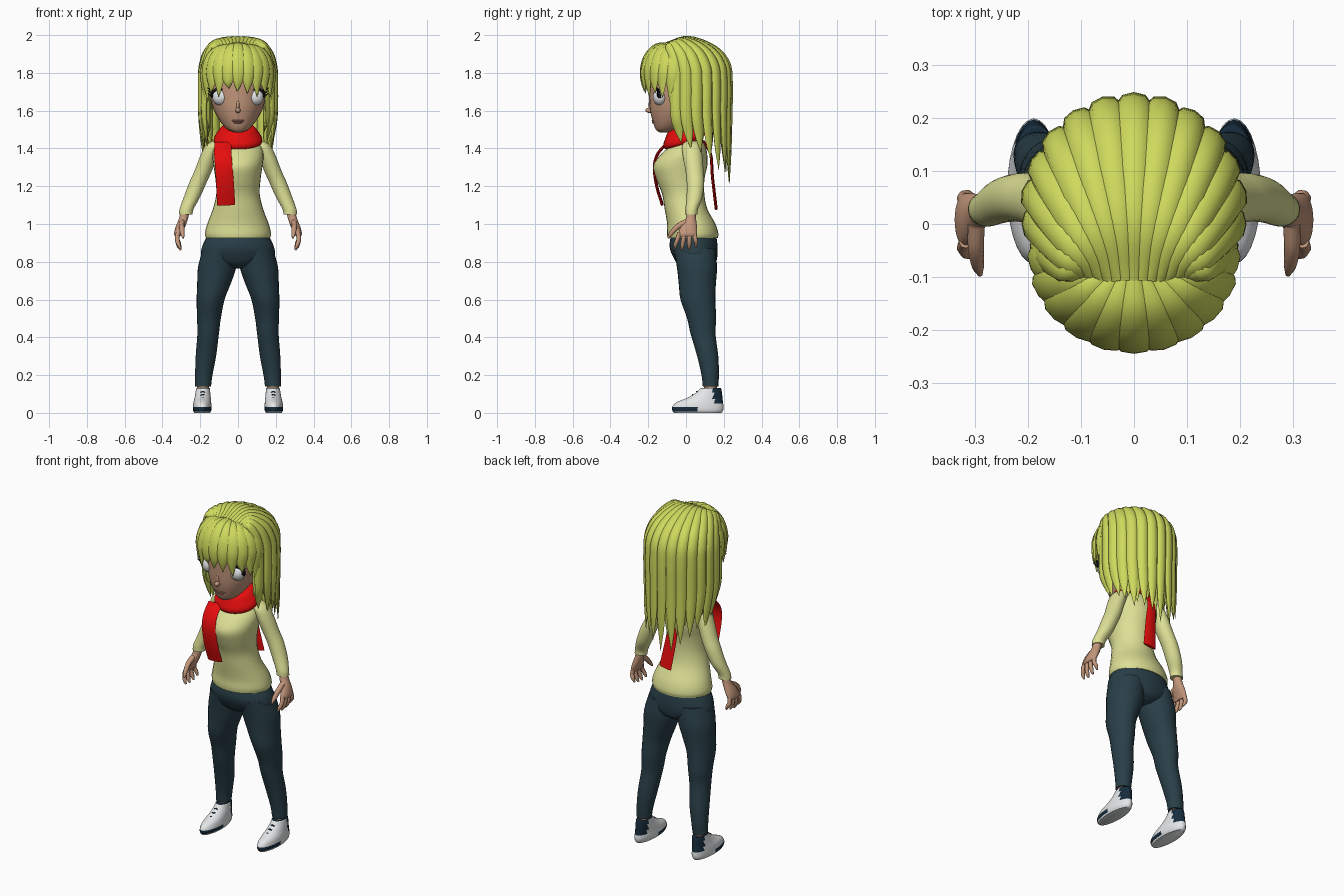
import bpy, bmesh, math, random
from mathutils import Vector, Matrix

random.seed(4)
if "Cube" in bpy.data.objects:
    bpy.data.objects.remove(bpy.data.objects["Cube"])


def material(name, r, g, b):
    m = bpy.data.materials.new(name)
    m.use_nodes = True
    m.diffuse_color = (r, g, b, 1)
    node = m.node_tree.nodes["Principled BSDF"]
    node.inputs["Base Color"].default_value = (r, g, b, 1)
    node.inputs["Roughness"].default_value = 0.8
    return m


HAIR = material("hair yellow green", .62, .70, .11)
KNIT = material("pale yellow knit", .72, .74, .30)
DENIM = material("dark teal denim", .022, .050, .065)
RED = material("scarf red", .80, .004, .004)
SKIN = material("skin tan", .55, .31, .20)
LIP = material("lip brown", .40, .19, .13)
WHITE = material("shoe and eye white", .80, .82, .83)
NAVY = material("shoe navy", .008, .025, .045)
BLACK = material("lash black", .006, .006, .008)


def finish(name, bm, mats, rule=None):
    """Turn a bmesh into a smooth object; rule picks a material index from a face centre."""
    bmesh.ops.recalc_face_normals(bm, faces=bm.faces)
    if rule:
        for f in bm.faces:
            f.material_index = rule(f.calc_center_median())
    me = bpy.data.meshes.new(name)
    bm.to_mesh(me)
    bm.free()
    for m in mats:
        me.materials.append(m)
    me.shade_smooth()
    me.set_sharp_from_angle(angle=math.radians(55))
    ob = bpy.data.objects.new(name, me)
    bpy.context.collection.objects.link(ob)
    return ob


def spline(rows, steps):
    """Smooth curve through rows of any length."""
    p = [Vector(r) for r in rows]
    p = [p[0] * 2 - p[1]] + p + [p[-1] * 2 - p[-2]]
    out = []
    for a, b, c, d in zip(p, p[1:], p[2:], p[3:]):
        for i in range(steps):
            t = i / steps
            out.append((b * 2 + (c - a) * t + (a * 2 - b * 5 + c * 4 - d) * t ** 2
                        + (b * 3 - a - c * 3 + d) * t ** 3) / 2)
    return out + [p[-2]]


def bridge(bm, rings):
    loops = [[bm.verts.new(co) for co in ring] for ring in rings]
    n = len(loops[0])
    for a, b in zip(loops, loops[1:]):
        for i in range(n):
            j = (i + 1) % n
            bm.faces.new((a[i], a[j], b[j], b[i]))
    bm.faces.new(loops[0])
    bm.faces.new(loops[-1])


def circle(n):
    return [(math.cos(k * math.tau / n), math.sin(k * math.tau / n)) for k in range(n)]


def loft(bm, rows, side=1, steps=4, tilt=0):
    """Level oval sections: x, y, z, x radius, y radius."""
    bridge(bm, [[(side * (x + rx * c), y + ry * s, z + tilt * (y + ry * s)) for c, s in circle(28)]
                for x, y, z, rx, ry in spline(rows, steps)])


def sweep(bm, rows, centre, steps=5, n=8):
    """Flattened tube along a path: x, y, z, half width, half thickness."""
    pts = spline(rows, steps)
    rings = []
    for i, p in enumerate(pts):
        pos = p.to_3d() if len(p) == 3 else Vector(p[:3])
        ahead, behind = pts[min(i + 1, len(pts) - 1)], pts[max(i - 1, 0)]
        tangent = (Vector(ahead[:3]) - Vector(behind[:3])).normalized()
        out = pos - Vector((centre[0], centre[1], min(centre[2], pos.z)))
        across = tangent.cross(out).normalized()
        out = across.cross(tangent)
        w, t = max(p[3], .001), max(p[4], .001)
        rings.append([pos + across * w * c + out * t * s for c, s in circle(n)])
    bridge(bm, rings)


def ball(bm, loc, size):
    bmesh.ops.create_uvsphere(bm, u_segments=24, v_segments=14, radius=1,
                              matrix=Matrix.Translation(loc) @ Matrix.Diagonal((*size, 1)))


def centred(bm, rows, **kw):
    loft(bm, [(0, y, z, rx, ry) for z, y, rx, ry in rows], **kw)


def single(name, mat, rows, **kw):
    bm = bmesh.new()
    centred(bm, rows, **kw)
    return finish(name, bm, [mat])


# Head, neck and trunk
single("head", SKIN, [
    (1.485, -.11, .02, .03), (1.50, -.10, .055, .06), (1.54, -.075, .092, .10), (1.60, -.04, .127, .15),
    (1.67, -.02, .147, .175), (1.76, -.01, .155, .185), (1.86, 0, .14, .17), (1.93, 0, .08, .11)])
single("neck", SKIN, [(1.38, .01, .05, .05), (1.46, -.01, .045, .045), (1.56, -.02, .045, .05)])
single("sweater", KNIT, [
    (.925, .035, .170, .133), (.95, .035, .175, .136), (1.0, .028, .163, .128), (1.08, .0, .133, .113),
    (1.16, -.015, .115, .112), (1.24, -.03, .12, .128), (1.31, -.03, .13, .143), (1.37, -.01, .135, .122),
    (1.42, .01, .12, .09), (1.46, .01, .08, .06), (1.48, .01, .06, .05)])
single("trouser_hips", DENIM, [
    (.945, .04, .16, .12), (.88, .04, .19, .127), (.83, .048, .19, .118), (.79, .055, .12, .10),
    (.765, .06, .05, .06)])

# Scarf wrap and its two hanging ends
bm = bmesh.new()
centred(bm, [(1.425, -.01, .09, .075), (1.43, -.01, .122, .10), (1.455, -.01, .128, .11),
             (1.485, -.012, .112, .098), (1.515, -.015, .088, .08), (1.52, -.015, .06, .055)], tilt=.3)
finish("scarf_wrap", bm, [RED])
bm = bmesh.new()
sweep(bm, [(-.08, -.10, 1.43, .045, .008), (-.08, -.15, 1.37, .046, .008), (-.075, -.168, 1.30, .046, .008),
           (-.068, -.155, 1.2, .047, .008), (-.063, -.125, 1.1, .048, .008)], (-.07, .3, 2))
sweep(bm, [(-.02, .09, 1.44, .03, .008), (-.015, .13, 1.37, .03, .008), (.0, .14, 1.25, .035, .008),
           (.025, .16, 1.08, .04, .008)], (0, -.3, 2))
finish("scarf_ends", bm, [RED])

# Face details
bm = bmesh.new()
ball(bm, (0, -.193, 1.602), (.014, .022, .014))
ball(bm, (0, -.186, 1.63), (.009, .012, .035))
for s in (1, -1):
    ball(bm, (s * .155, .01, 1.63), (.016, .028, .042))
finish("nose_and_ears", bm, [SKIN])
bm = bmesh.new()
ball(bm, (0, -.17, 1.547), (.036, .012, .005))
ball(bm, (0, -.168, 1.538), (.026, .012, .007))
finish("lips", bm, [LIP])
for s, tag in ((1, "left"), (-1, "right")):
    bm = bmesh.new()
    ball(bm, (s * .092, -.138, 1.672), (.044, .038, .044))
    finish(tag + "_eye", bm, [WHITE])
    bm = bmesh.new()
    arc = []
    for k in range(9):
        a = math.radians(-5 + k * 23)
        arc.append((s * (.092 + .046 * math.cos(a)), -.158 + .018 * math.cos(a),
                    1.672 + .043 * math.sin(a), .009, .008 - .0005 * k))
    sweep(bm, arc, (s * .092, .2, 3))
    for k in range(3):  # outer lash spikes
        z = 1.678 + .014 * k
        sweep(bm, [(s * .13, -.148, z, .006, .005), (s * .148, -.15, z + .005, .004, .004),
                   (s * .162, -.155, z + .016, .001, .001)], (s * .1, .2, 3))
    finish(tag + "_lashes", bm, [BLACK])
    bm = bmesh.new()
    sweep(bm, [(s * .05, -.188, 1.752, .006, .004), (s * .085, -.175, 1.763, .007, .004),
               (s * .125, -.145, 1.752, .002, .003)], (0, .2, 3))
    finish(tag + "_eyebrow", bm, [BLACK])

# Limbs
for s, tag in ((1, "left"), (-1, "right")):
    bm = bmesh.new()
    loft(bm, [(.11, .03, 1.44, .025, .03), (.13, .03, 1.415, .042, .05), (.155, .035, 1.36, .045, .052),
              (.185, .045, 1.28, .046, .048), (.212, .05, 1.22, .046, .046), (.245, .045, 1.14, .043, .042),
              (.272, .03, 1.08, .037, .034), (.277, .028, 1.05, .036, .033)], side=s)
    finish(tag + "_sleeve", bm, [KNIT])

    bm = bmesh.new()
    loft(bm, [(.28, .028, 1.07, .024, .024), (.288, .026, 1.03, .024, .027), (.305, .015, .985, .025, .043),
              (.318, .008, .95, .02, .05), (.32, .006, .935, .014, .045)], side=s)
    for k in range(4):
        y, drop = -.034 + .026 * k, (.006, 0, .004, .016)[k]
        sweep(bm, [(s * .318, y, .955, .012, .012), (s * .322, y * 1.2 - .004, .92, .012, .012),
                   (s * .314, y * 1.4 - .008, .885 + drop, .011, .011),
                   (s * .303, y * 1.4 - .01, .862 + drop, .005, .005)], (0, 0, 2))
    sweep(bm, [(s * .297, .0, 1.01, .016, .016), (s * .298, -.045, .985, .015, .015),
               (s * .294, -.078, .95, .012, .012), (s * .29, -.095, .925, .005, .005)], (0, 0, 2))
    finish(tag + "_hand", bm, [SKIN])

    bm = bmesh.new()
    loft(bm, [(.095, .045, .87, .09, .11), (.111, .058, .77, .101, .106), (.128, .06, .68, .088, .098),
              (.145, .063, .6, .074, .092), (.154, .083, .5, .063, .077), (.158, .09, .42, .057, .066),
              (.17, .115, .3, .054, .056), (.181, .128, .2, .046, .046), (.185, .13, .14, .042, .041)], side=s)
    finish(tag + "_trouser_leg", bm, [DENIM])
    bm = bmesh.new()
    loft(bm, [(.185, .13, .08, .032, .034), (.185, .13, .16, .032, .034)], side=s)
    finish(tag + "_ankle", bm, [SKIN])

    # Shoe with navy sole band at the toe and navy heel panel
    bm = bmesh.new()
    loft(bm, [(.19, .062, 0, .042, .125), (.19, .062, .012, .048, .134), (.189, .063, .03, .05, .136),
              (.189, .072, .055, .047, .124), (.187, .10, .08, .043, .093), (.186, .122, .108, .039, .068),
              (.185, .13, .13, .036, .055), (.185, .13, .132, .03, .045)], side=s)

    def shoe_colour(c):
        toe_band = .008 < c.z < .03 and c.y < .06
        heel = c.y > .145 and c.z > .05
        return 1 if toe_band or heel or c.z > .13 else 0

    finish(tag + "_shoe", bm, [WHITE, NAVY], shoe_colour)
    bm = bmesh.new()
    for k in range(3):
        y, z = .02 + .022 * k, .073 + .016 * k
        sweep(bm, [(s * .158, y + .012, z - .01, .004, .003), (s * .187, y - .008, z + .008, .004, .003),
                   (s * .216, y + .012, z - .01, .004, .003)], (s * .187, .1, 0))
    finish(tag + "_laces", bm, [NAVY])

# Hair: inner cap, long back locks in two layers, and a fan of bangs
bm = bmesh.new()
ball(bm, (0, .05, 1.78), (.175, .165, .195))
finish("hair_cap", bm, [HAIR])
ROOT = (0, 0, 1.70)


def long_locks(bm, count, scale, width, lift):
    for k in range(count):
        u = 2 * k / (count - 1) - 1
        a = math.radians(115 * u)
        start = Vector((.105 * u, -.105))
        hang = Vector((.196 * scale * math.sin(a), .03 + .2 * scale * math.cos(a)))
        tip_z = 1.2 + lift + .2 * abs(u) ** 1.3 + random.uniform(0, .06)
        rows = []
        for f, z, w, t in ((0, 1.955, .5, .008), (.35, 1.98, .85, .016), (.75, 1.93, 1, .018), (.96, 1.85, 1, .018),
                           (1, 1.74, 1, .018), (1, 1.58, .95, .016)):
            p = start.lerp(hang, f)
            fall = .035 * u * u if z > 1.8 else 0
            rows.append((p.x, p.y, z - fall - (1 - scale) * .2, width * w, t))
        sway = random.uniform(-.008, .008)
        for f, w in ((.55, .75), (1, .03)):
            z = 1.58 + (tip_z - 1.58) * f
            rows.append((hang.x * (1 - .12 * f * abs(u)) + sway * f, hang.y + .03 * f * abs(u), z,
                         width * w, .014 * w))
        sweep(bm, rows, ROOT)


bm = bmesh.new()
long_locks(bm, 15, 1, .031, 0)
finish("back_hair", bm, [HAIR])
bm = bmesh.new()
long_locks(bm, 14, .91, .034, .06)
finish("inner_back_hair", bm, [HAIR])

bm = bmesh.new()
for k in range(13):
    u = k / 6 - 1
    a = math.radians(102 * u)
    start = Vector((.07 * u, -.085))
    edge = Vector((.182 * math.sin(a), -.065 - .165 * math.cos(a)))
    tip = 1.715 - .10 * abs(u) ** 1.5 + random.uniform(-.025, .02)
    rows = []
    for f, z, w in ((0, 1.95, .45), (.5, 1.942, .8), (.85, 1.892, 1), (1, 1.825, 1), (.985, 1.76, .75)):
        p = start.lerp(edge, f)
        rows.append((p.x, p.y, z - .02 * abs(u), .036 * w, .013))
    p = start.lerp(edge, .93)
    rows.append((p.x + random.uniform(-.012, .012), p.y, tip, .001, .002))
    sweep(bm, rows, ROOT)
finish("bangs", bm, [HAIR])
